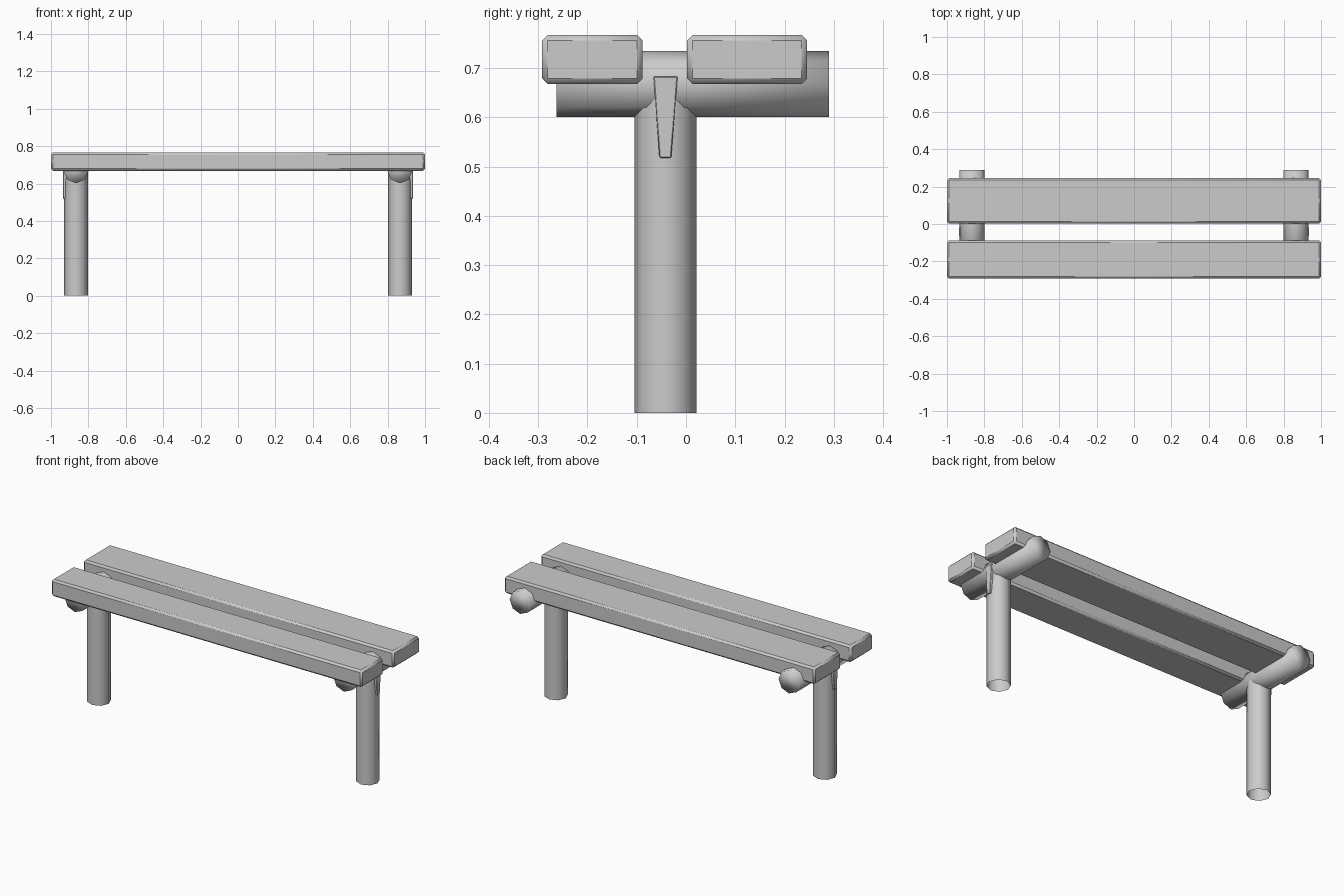
import bpy, bmesh, math
from mathutils import Matrix, Vector

if "Cube" in bpy.data.objects:
    bpy.data.objects.remove(bpy.data.objects["Cube"])

wood = bpy.data.materials.new("plain grey")
wood.diffuse_color = (0.6, 0.6, 0.6, 1)
wood.use_nodes = True
wood.node_tree.nodes["Principled BSDF"].inputs["Base Color"].default_value = wood.diffuse_color


def finish(name, bm, bevel=0.0, smooth=60):
    bmesh.ops.recalc_face_normals(bm, faces=bm.faces)
    mesh = bpy.data.meshes.new(name)
    bm.to_mesh(mesh)
    bm.free()
    mesh.materials.append(wood)
    obj = bpy.data.objects.new(name, mesh)
    bpy.context.collection.objects.link(obj)
    if bevel:
        mod = obj.modifiers.new("chamfer", "BEVEL")
        mod.width = bevel
        mod.segments = 1
    bpy.ops.object.select_all(action="DESELECT")
    obj.select_set(True)
    bpy.context.view_layer.objects.active = obj
    bpy.ops.object.shade_smooth_by_angle(angle=math.radians(smooth))
    return obj


def plank(name, y0, y1):
    bm = bmesh.new()
    bmesh.ops.create_cube(bm, size=1, matrix=Matrix.Translation((0, (y0 + y1) / 2, 0.7175))
                          @ Matrix.Diagonal((2, y1 - y0, 0.099, 1)))
    finish(name, bm, 0.011, 30)


def log(name, start, end, radius, caps):
    # eight-sided log with a corner pointing along each axis
    a, b = Vector(start), Vector(end)
    rot = (b - a).to_track_quat("Z", "Y").to_matrix().to_4x4()
    bm = bmesh.new()
    bmesh.ops.create_cone(bm, cap_ends=caps, segments=8, radius1=radius, radius2=radius,
                          depth=(b - a).length,
                          matrix=Matrix.Translation((a + b) / 2) @ rot)
    finish(name, bm, 0, 100 if caps else 60)


def wedge(name, side):
    # tapered peg set into the outer side of the joint
    bm = bmesh.new()
    outline = [(-0.066, 0.683), (-0.017, 0.683), (-0.030, 0.518), (-0.054, 0.518)]
    face = bm.faces.new([bm.verts.new((side * 0.875, y, z)) for y, z in outline])
    out = bmesh.ops.extrude_face_region(bm, geom=[face])["geom"]
    bmesh.ops.translate(bm, vec=(side * 0.06, 0, 0),
                        verts=[v for v in out if isinstance(v, bmesh.types.BMVert)])
    finish(name, bm, 0.002, 30)


# seat boards
plank("front_seat_board", -0.292, -0.088)
plank("back_seat_board", 0.002, 0.246)

# one post, crossbar and wedge at each end
for side, label in ((-1, "left"), (1, "right")):
    x = side * 0.866
    log(label + "_post", (x, -0.042, 0), (x, -0.042, 0.668), 0.063, False)
    log(label + "_crossbar", (x, -0.263, 0.668), (x, 0.290, 0.668), 0.067, True)
    wedge(label + "_wedge", side)
